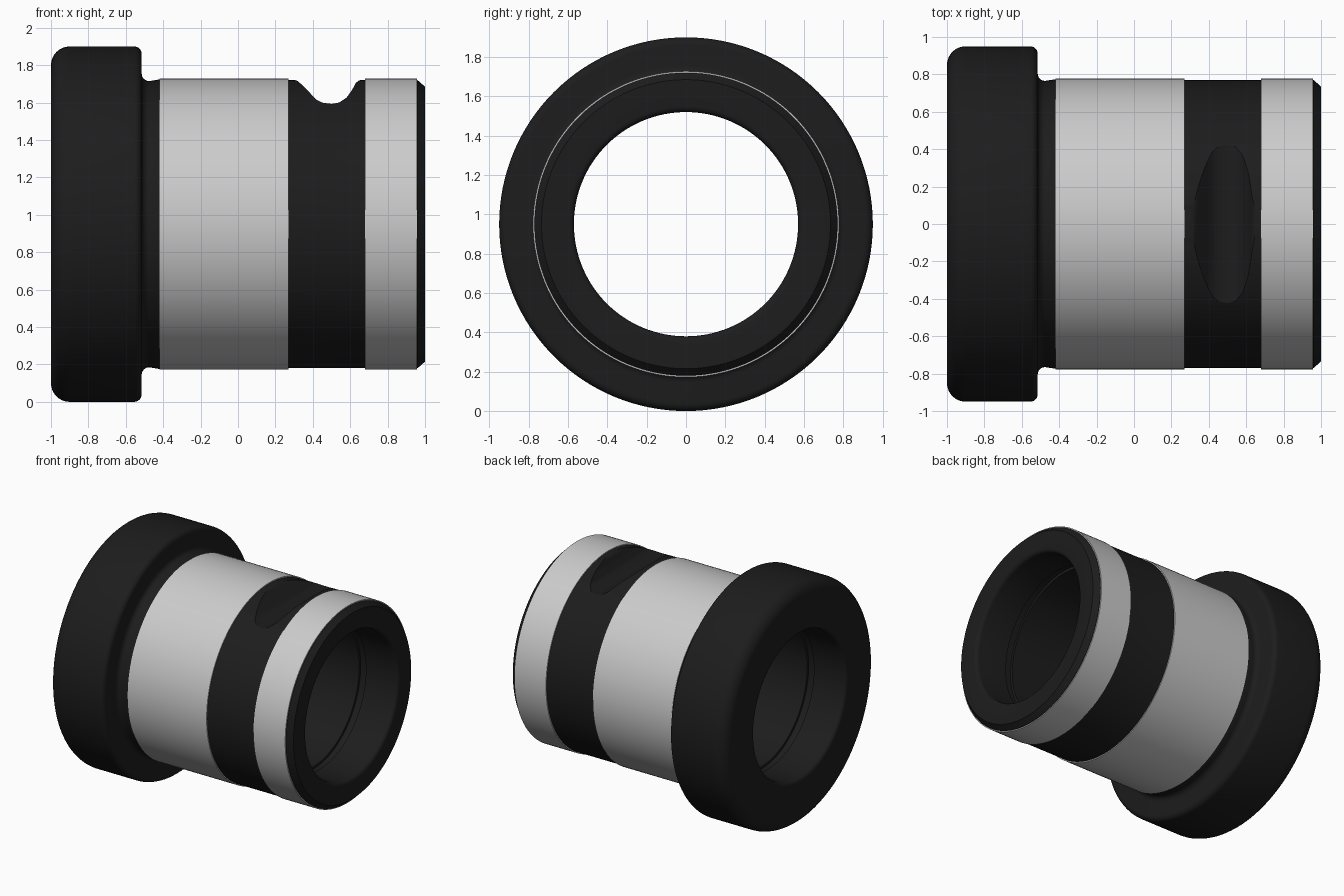
import bpy, bmesh, math

if "Cube" in bpy.data.objects:
    bpy.data.objects.remove(bpy.data.objects["Cube"])

AXIS_Z = 0.95
SEGMENTS = 128

black = bpy.data.materials.new("black_rubber")
black.diffuse_color = (0.012, 0.012, 0.012, 1)
black.use_nodes = True
black.node_tree.nodes["Principled BSDF"].inputs["Base Color"].default_value = black.diffuse_color


def make_object(name, bm, material=None):
    bmesh.ops.recalc_face_normals(bm, faces=bm.faces)
    mesh = bpy.data.meshes.new(name)
    bm.to_mesh(mesh)
    bm.free()
    ob = bpy.data.objects.new(name, mesh)
    bpy.context.collection.objects.link(ob)
    if material:
        mesh.materials.append(material)
    return ob


def lathe(name, profile, material=None):
    """Revolve a closed (x, radius) profile about the long axis."""
    bm = bmesh.new()
    rings = []
    for i in range(SEGMENTS):
        a = 2 * math.pi * i / SEGMENTS
        rings.append([bm.verts.new((x, r * math.sin(a), AXIS_Z + r * math.cos(a)))
                      for x, r in profile])
    n = len(profile)
    for i in range(SEGMENTS):
        p, q = rings[i], rings[(i + 1) % SEGMENTS]
        for j in range(n):
            k = (j + 1) % n
            bm.faces.new((p[j], p[k], q[k], q[j]))
    return make_object(name, bm, material)


def arc(cx, cr, radius, start, end, steps=6):
    angles = [math.radians(start + (end - start) * i / steps) for i in range(steps + 1)]
    return [(cx + radius * math.cos(a), cr + radius * math.sin(a)) for a in angles]


def smooth(ob):
    bpy.ops.object.select_all(action='DESELECT')
    ob.select_set(True)
    bpy.context.view_layer.objects.active = ob
    bpy.ops.object.shade_smooth_by_angle(angle=math.radians(32))


# Flanged body: rounded flange, undercut neck, barrel, chamfered end, grooved bore
profile = [(-1.0, 0.60)]
profile += arc(-0.90, 0.85, 0.10, 180, 90, 8)
profile += arc(-0.555, 0.91, 0.04, 90, 0)
profile += arc(-0.475, 0.805, 0.04, 180, 270)
profile += [(-0.42, 0.774), (-0.41, 0.77), (0.96, 0.77), (1.0, 0.735), (1.0, 0.60)]
profile += arc(0.97, 0.60, 0.03, 0, -90, 4)[1:]
profile += [(0.72, 0.57), (0.72, 0.59), (0.66, 0.59), (0.66, 0.57),
            (-0.66, 0.57), (-0.66, 0.59), (-0.72, 0.59), (-0.72, 0.57)]
profile += arc(-0.97, 0.60, 0.03, 270, 180, 4)[:-1]
body = lathe("flanged_body", profile, black)

# Cutter for the curved notch across the top of the barrel
notch = [(0.30, 1.82), (0.30, 1.722), (0.32, 1.715), (0.35, 1.688), (0.42, 1.615),
         (0.45, 1.600), (0.50, 1.593), (0.54, 1.600), (0.58, 1.626), (0.61, 1.668),
         (0.63, 1.705), (0.645, 1.717), (0.66, 1.722), (0.66, 1.82)]
bm = bmesh.new()
face = bm.faces.new([bm.verts.new((x, -0.7, z)) for x, z in notch])
extruded = bmesh.ops.extrude_face_region(bm, geom=[face])["geom"]
bmesh.ops.translate(bm, vec=(0, 1.4, 0),
                    verts=[v for v in extruded if isinstance(v, bmesh.types.BMVert)])
cutter = make_object("notch_cutter", bm)

# Apply the notch
mod = body.modifiers.new("notch", 'BOOLEAN')
mod.object = cutter
mod.operation = 'DIFFERENCE'
mod.solver = 'EXACT'
bpy.context.view_layer.objects.active = body
bpy.ops.object.modifier_apply(modifier=mod.name)
bpy.data.objects.remove(cutter)
smooth(body)

# Two grey metal sleeves around the barrel
for name, x0, x1 in (("wide_sleeve", -0.42, 0.27), ("narrow_sleeve", 0.68, 0.957)):
    smooth(lathe(name, [(x0, 0.765), (x0, 0.778), (x1, 0.778), (x1, 0.765)]))
